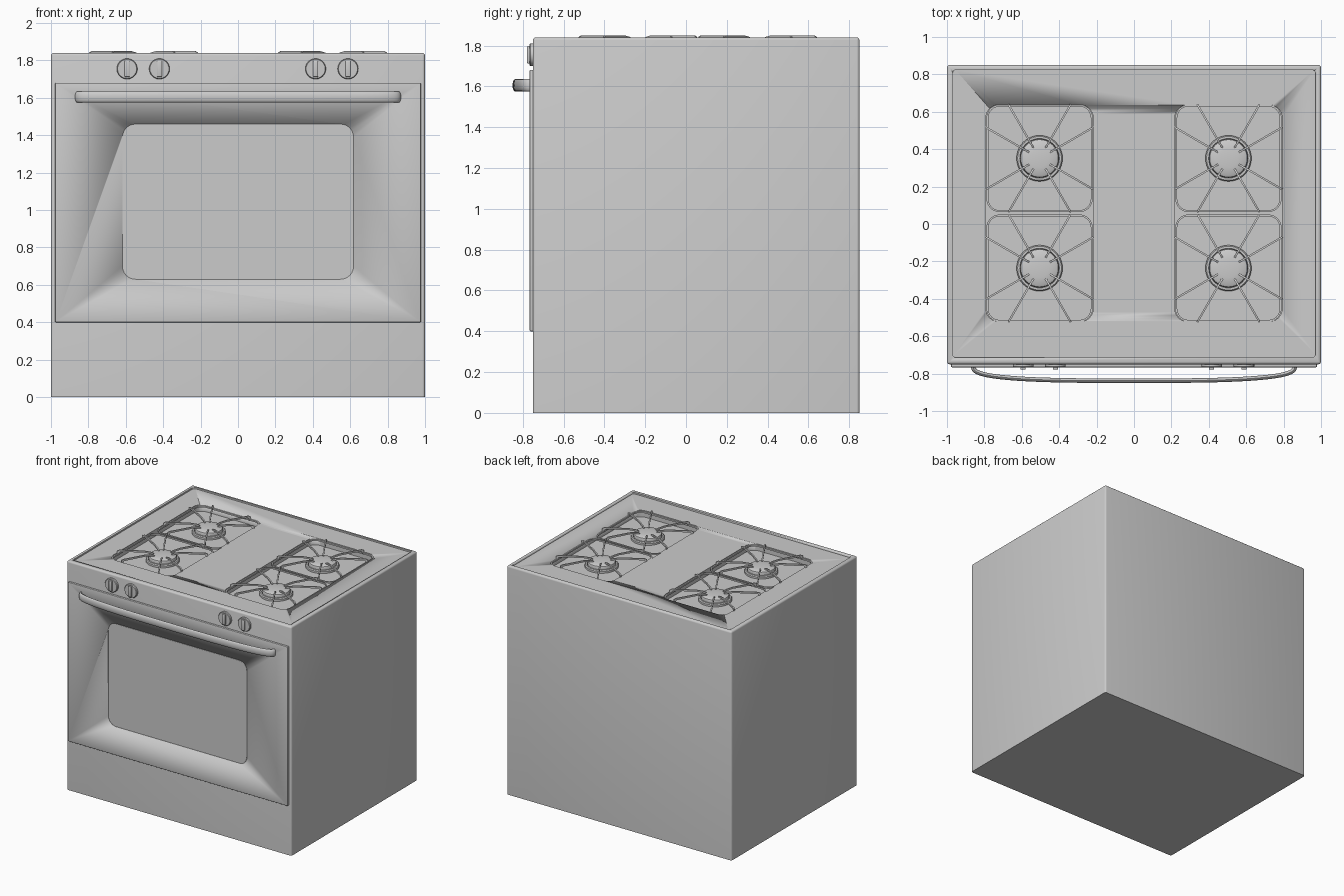
import bpy, bmesh
from math import sin, cos, pi, radians, copysign
from mathutils import Matrix, Vector

if "Cube" in bpy.data.objects:
    bpy.data.objects.remove(bpy.data.objects["Cube"])


def finish(name, bm, angle=35):
    bmesh.ops.recalc_face_normals(bm, faces=bm.faces)
    me = bpy.data.meshes.new(name)
    bm.to_mesh(me)
    bm.free()
    ob = bpy.data.objects.new(name, me)
    bpy.context.collection.objects.link(ob)
    bpy.ops.object.select_all(action='DESELECT')
    ob.select_set(True)
    bpy.context.view_layer.objects.active = ob
    bpy.ops.object.shade_smooth_by_angle(angle=radians(angle))
    return ob


def rounded(cx, cy, hx, hy, r, n=6):
    pts = []
    for k, (sx, sy) in enumerate([(1, 1), (-1, 1), (-1, -1), (1, -1)]):
        for i in range(n + 1):
            a = (k + i / n) * pi / 2
            pts.append((cx + sx * (hx - r) + r * cos(a), cy + sy * (hy - r) + r * sin(a)))
    return pts


def loft(bm, loops, closed=False, caps=True):
    rings = [[bm.verts.new(p) for p in lp] for lp in loops]
    pairs = list(zip(rings, rings[1:])) + ([(rings[-1], rings[0])] if closed else [])
    for a, b in pairs:
        for i in range(len(a)):
            j = (i + 1) % len(a)
            bm.faces.new((a[i], a[j], b[j], b[i]))
    if caps and not closed:
        bm.faces.new(rings[0])
        bm.faces.new(rings[-1])


def slab(name, outline, lo, hi, axis='z'):
    bm = bmesh.new()
    put = (lambda u, v, w: (u, v, w)) if axis == 'z' else (lambda u, v, w: (u, w, v))
    loft(bm, [[put(u, v, w) for u, v in outline] for w in (lo, hi)])
    return finish(name, bm)


def box(name, lo, hi, bevel=0.0, keep_bottom=False):
    bm = bmesh.new()
    bmesh.ops.create_cube(bm, size=1)
    for v in bm.verts:
        v.co = Vector([(a + b) / 2 + c * (b - a) for a, b, c in zip(lo, hi, v.co)])
    if bevel:
        es = [e for e in bm.edges if not keep_bottom or max(v.co.z for v in e.verts) > lo[2] + .01]
        bmesh.ops.bevel(bm, geom=es, offset=bevel, segments=3, profile=0.5, affect='EDGES')
    return finish(name, bm)


def cut(ob, cutter):
    m = ob.modifiers.new("cut", 'BOOLEAN')
    m.operation, m.solver, m.object = 'DIFFERENCE', 'EXACT', cutter
    bpy.context.view_layer.objects.active = ob
    bpy.ops.object.modifier_apply(modifier=m.name)
    bpy.data.objects.remove(cutter)


def lathe(name, prof, mat, n=40):
    bm = bmesh.new()
    loft(bm, [[mat @ Vector((r * cos(2 * pi * i / n), r * sin(2 * pi * i / n), z))
               for i in range(n)] for r, z in prof])
    return finish(name, bm)


# body with a rimmed cooktop and two sunken burner wells
body = box("oven_body", (-1, -.75, 0), (1, .85, 1.84), .014, True)
cut(body, slab("top_cutter", rounded(0, .055, .97, .77, .02), 1.828, 1.9))
for sx in (-1, 1):
    cut(body, slab("well_cutter", rounded(sx * .505, .0575, .287, .58, .07), 1.775, 1.9))

# oven door with shallow window
door = box("oven_door", (-.978, -.766, .40), (.978, -.745, 1.68), .005)
cut(door, slab("window_cutter", rounded(0, 1.045, .618, .415, .07), -.8, -.763, 'y'))
slab("door_window", rounded(0, 1.045, .614, .411, .067), -.765, -.755, 'y')

# bowed handle: elliptical section swept along a flattened arc
bm = bmesh.new()


def arc(t):
    c, s = cos(t), max(sin(t), 0)
    return Vector((copysign(.86 * abs(c) ** (2 / 3), c), -.758 - .08 * s ** (2 / 3), 0))


loops = []
N = 64
for i in range(N + 1):
    t = pi * i / N
    p = arc(t)
    d = arc(min(t + .01, pi)) - arc(max(t - .01, 0))
    nrm = Vector((-d.y, d.x, 0)).normalized()
    loops.append([p + nrm * .012 * cos(a) + Vector((0, 0, 1.605 + .03 * sin(a)))
                  for a in (2 * pi * k / 16 for k in range(16))])
loft(bm, loops)
finish("door_handle", bm, 50)

# control knobs with grips
for x in (-.593, -.42, .415, .588):
    mat = Matrix.Translation((x, -.745, 1.755)) @ Matrix.Rotation(pi / 2, 4, 'X')
    lathe("knob", [(.055, 0), (.055, .018), (.051, .023)], mat)
    box("knob_grip", (x - .014, -.779, 1.712), (x + .014, -.76, 1.798), .005)

# burners and grates
for bx in (-.505, .505):
    for by in (.351, -.236):
        mat = Matrix.Translation((bx, by, 0))
        lathe("burner_base", [(.123, 1.77), (.123, 1.79), (.117, 1.797), (.106, 1.797),
                              (.10, 1.785)], mat)
        lathe("burner_cap", [(.10, 1.78), (.104, 1.81), (.10, 1.819), (.09, 1.824),
                             (.05, 1.829), (.01, 1.83)], mat)
        bm = bmesh.new()
        out = rounded(bx, by, .284, .287, .07)
        inn = rounded(bx, by, .274, .277, .06)
        loft(bm, [[(x, y, z) for x, y in o] for o, z in
                  ((out, 1.812), (out, 1.824), (inn, 1.824), (inn, 1.812))], closed=True)
        finish("grate_frame", bm)
        # eight arched fingers per grate
        bm = bmesh.new()
        prof = [(.333, 1.812), (.333, 1.842), (.318, 1.85), (.14, 1.85), (.085, 1.842),
                (.065, 1.832), (.065, 1.822), (.09, 1.83), (.14, 1.838), (.312, 1.836), (.322, 1.812)]
        for deg in (30, 60, 120, 150, 210, 240, 300, 330):
            m = mat @ Matrix.Rotation(radians(deg), 4, 'Z')
            loft(bm, [[m @ Vector((r, w, z)) for r, z in prof] for w in (-.005, .005)])
        finish("grate_fingers", bm)
